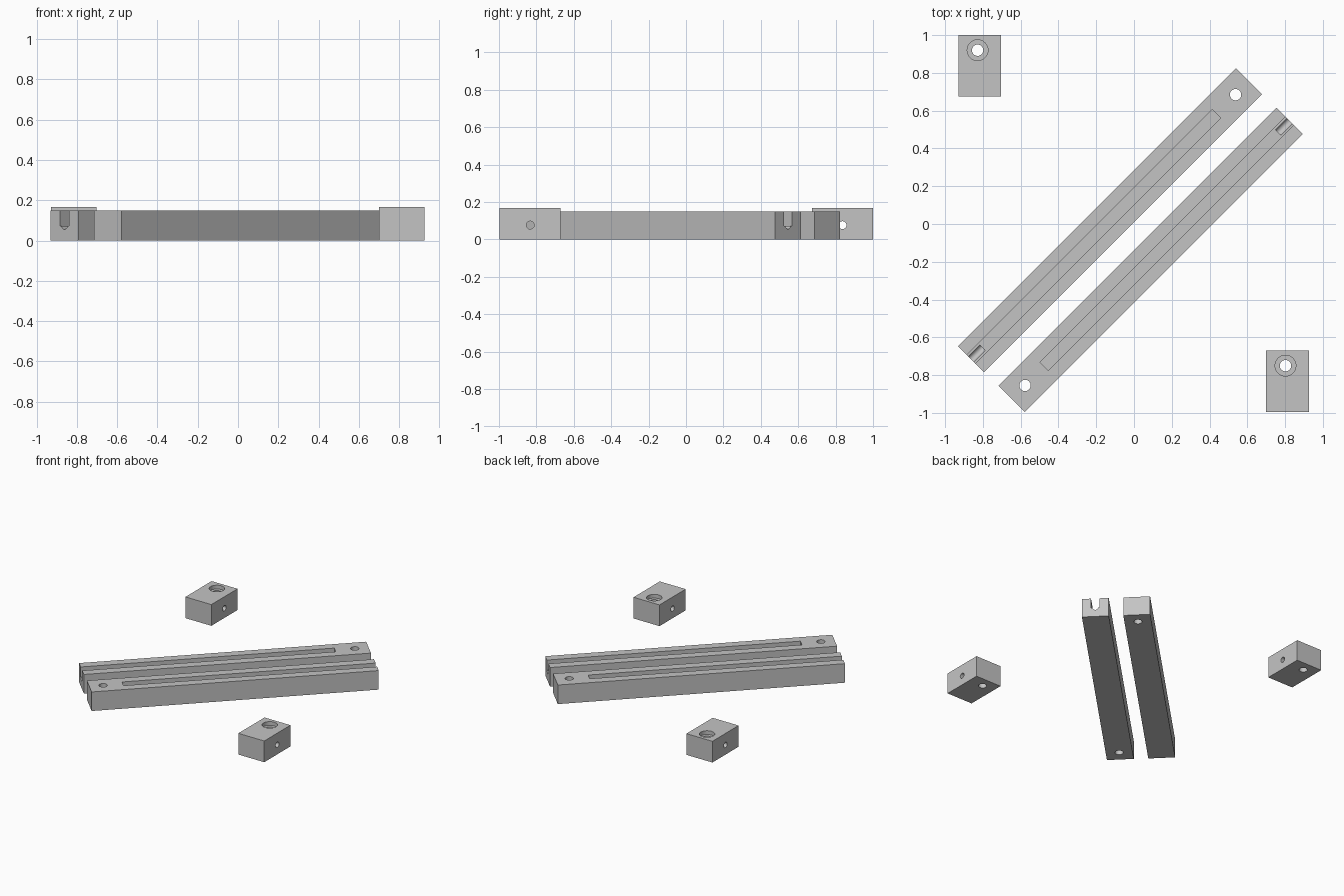
import bpy
import math
from mathutils import Matrix, Vector

if "Cube" in bpy.data.objects:
    bpy.data.objects.remove(bpy.data.objects["Cube"], do_unlink=True)

grey = bpy.data.materials.new("machined grey")
grey.use_nodes = True
colour = (0.55, 0.55, 0.55, 1)
grey.diffuse_color = colour
grey.node_tree.nodes["Principled BSDF"].inputs["Base Color"].default_value = colour

HOLE_R, PIN_R, PIN_Z = 0.03, 0.021, 0.076


def box(name, low, high):
    """Box spanning two opposite corners, with its origin at the world origin."""
    low, high = Vector(low), Vector(high)
    bpy.ops.mesh.primitive_cube_add(size=1)
    ob = bpy.context.object
    ob.name = name
    ob.data.transform(Matrix.Translation((low + high) / 2) @ Matrix.Diagonal((high - low).to_4d()))
    return ob


def rod(name, radius, start, end):
    """Cylinder running between two points."""
    start, end = Vector(start), Vector(end)
    axis = end - start
    bpy.ops.mesh.primitive_cylinder_add(vertices=48, radius=radius, depth=axis.length)
    ob = bpy.context.object
    ob.name = name
    turn = axis.to_track_quat('Z', 'Y').to_matrix().to_4x4()
    ob.data.transform(Matrix.Translation((start + end) / 2) @ turn)
    return ob


def cut(body, cutters):
    """Subtract the cutters from the body, then remove them."""
    for cutter in cutters:
        mod = body.modifiers.new(cutter.name, 'BOOLEAN')
        mod.operation = 'DIFFERENCE'
        mod.solver = 'EXACT'
        mod.object = cutter
        bpy.ops.object.select_all(action='DESELECT')
        body.select_set(True)
        bpy.context.view_layer.objects.active = body
        bpy.ops.object.modifier_apply(modifier=mod.name)
        bpy.data.objects.remove(cutter, do_unlink=True)
    body.data.materials.clear()
    body.data.materials.append(grey)
    bpy.ops.object.shade_smooth_by_angle(angle=math.radians(30))


def slotted_bar(name, x, y, angle):
    """Long bar with a bolt hole at +x and a slot running out at -x."""
    half, width, height = 1.04, 0.195, 0.15
    bar = box(name, (-half, -width / 2, 0), (half, width / 2, height))
    bolt_x = half - 0.1
    cut(bar, [
        rod("bolt_hole", HOLE_R, (bolt_x, 0, -0.1), (bolt_x, 0, 0.3)),
        box("slot", (-half - 0.1, -0.031, 0.072), (half - 0.243, 0.031, 0.3)),
        rod("pin_hole", PIN_R, (-half - 0.1, 0, PIN_Z), (-half + 0.085, 0, PIN_Z)),
    ])
    bar.location = (x, y, 0)
    bar.rotation_euler.z = math.radians(angle)


def end_block(name, x, y):
    """Block with a counterbored bolt hole and a cross pin hole."""
    w, d, h = 0.113, 0.163, 0.167
    block = box(name, (-w, -d, 0), (w, d, h))
    bx, by = -0.011, 0.083
    cut(block, [
        rod("bolt_hole", HOLE_R, (bx, by, -0.1), (bx, by, 0.3)),
        rod("counterbore", 0.055, (bx, by, h - 0.03), (bx, by, 0.3)),
        rod("pin_hole", PIN_R, (-0.3, 0, PIN_Z), (0.3, 0, PIN_Z)),
    ])
    block.location = (x, y, 0)


slotted_bar("back_bar", -0.127, 0.02, 45)
slotted_bar("front_bar", 0.088, -0.19, 225)
end_block("back_block", -0.817, 0.837)
end_block("front_block", 0.813, -0.833)
